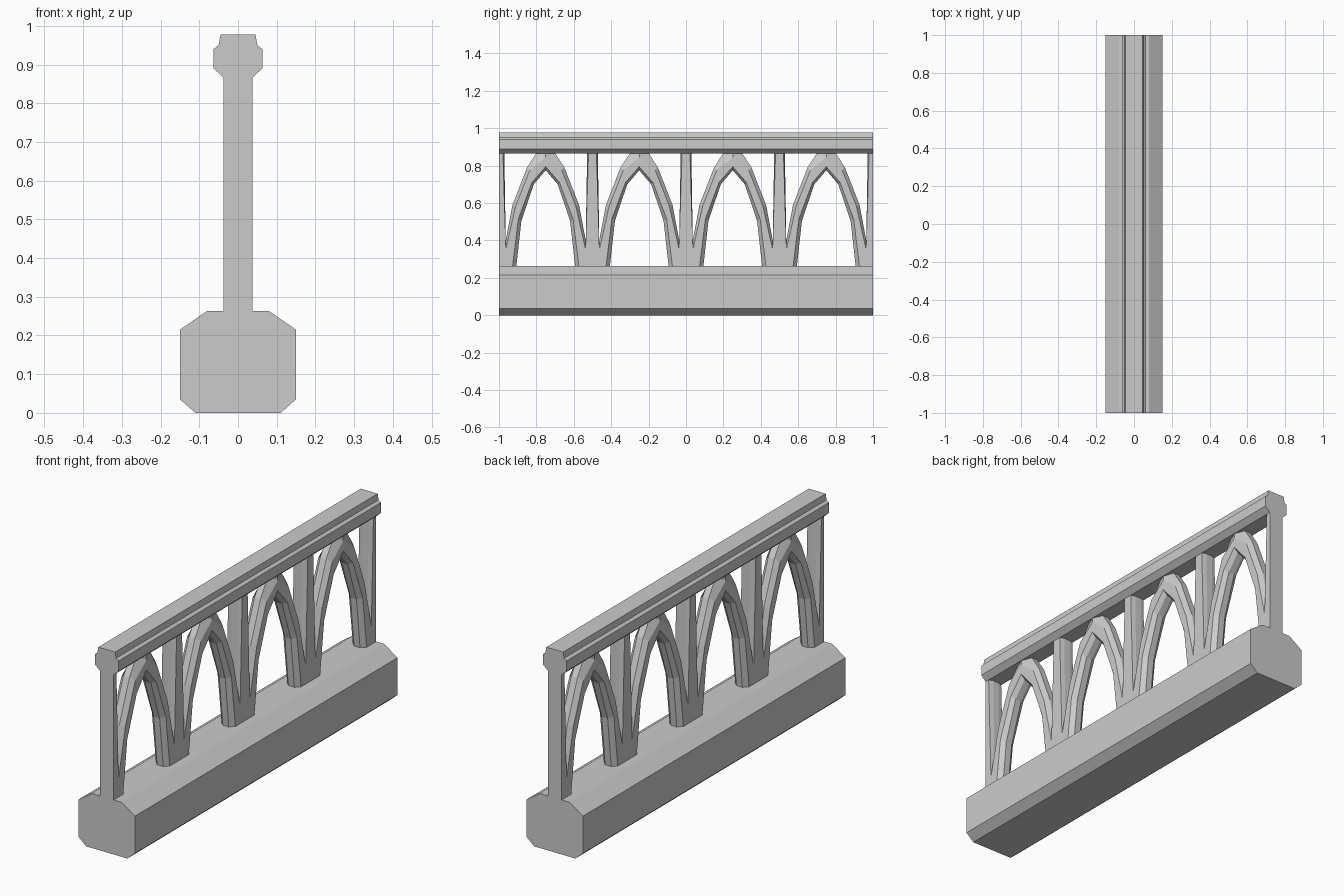
import bpy, bmesh

if "Cube" in bpy.data.objects:
    bpy.data.objects.remove(bpy.data.objects["Cube"])

MID, FACE = 0.016, 0.0375      # half depths of the narrow and wide opening outlines
BAYS = (-0.75, -0.25, 0.25, 0.75)


def loft(bm, rings):
    """Skin a list of equal-length closed outlines and cap the ends."""
    loops = [[bm.verts.new(p) for p in ring] for ring in rings]
    n = len(loops[0])
    for a, b in zip(loops, loops[1:]):
        for i in range(n):
            j = (i + 1) % n
            bm.faces.new((a[i], a[j], b[j], b[i]))
    bm.faces.new(loops[0][::-1])
    bm.faces.new(loops[-1])


def finish(name, bm):
    bmesh.ops.recalc_face_normals(bm, faces=bm.faces[:])
    mesh = bpy.data.meshes.new(name)
    bm.to_mesh(mesh)
    bm.free()
    obj = bpy.data.objects.new(name, mesh)
    bpy.context.collection.objects.link(obj)
    return obj


def beam(name, half):
    """Run a mirrored x-z half profile along the full length."""
    outline = half + [(-x, z) for x, z in reversed(half)]
    bm = bmesh.new()
    loft(bm, [[(x, y, z) for x, z in outline] for y in (-1, 1)])
    return finish(name, bm)


def add_opening(bm, wide, narrow, centre, side=1):
    """Opening with chamfered rims on both faces."""
    steps = ((-FACE, wide), (-MID, narrow), (MID, narrow), (FACE, wide))
    loft(bm, [[(x, centre + side * y, z) for y, z in o] for x, o in steps])


# base plinth and top rail
beam("base_plinth", [(0.11, 0), (0.15, 0.035), (0.15, 0.215), (0.08, 0.263)])
beam("top_rail", [(0.037, 0.866), (0.063, 0.89), (0.063, 0.94),
                  (0.05, 0.95), (0.045, 0.978)])

# slab that becomes the pointed-arch tracery
tracery = beam("arch_tracery", [(0.037, 0.255), (0.037, 0.872)])


def arch(half, apex):
    return half + [(0, apex)] + [(-y, z) for y, z in reversed(half)]


# outlines as (offset from bay centre, z)
arch_wide = arch([(0.185, 0.2), (0.178, 0.262), (0.147, 0.515), (0.074, 0.71)], 0.795)
arch_narrow = arch([(0.164, 0.2), (0.157, 0.262), (0.13, 0.505), (0.064, 0.70)], 0.775)
gap_wide = [(0.213, 0.35), (0.23, 0.9), (-0.004, 0.9), (-0.004, 0.845),
            (0.085, 0.775), (0.16, 0.585)]
gap_narrow = [(0.214, 0.40), (0.222, 0.9), (0.03, 0.9), (0.05, 0.867),
              (0.1, 0.79), (0.178, 0.59)]

# cut the arches and the gaps between arch and post
for side in (1, -1):
    bm = bmesh.new()
    for c in BAYS:
        add_opening(bm, gap_wide, gap_narrow, c, side)
        if side == 1:
            add_opening(bm, arch_wide, arch_narrow, c)
    cutter = finish("opening_cutter", bm)
    cutter.hide_render = True
    mod = tracery.modifiers.new("openings", 'BOOLEAN')
    mod.operation = 'DIFFERENCE'
    mod.solver = 'EXACT'
    mod.object = cutter
    bpy.context.view_layer.objects.active = tracery
    bpy.ops.object.modifier_apply(modifier=mod.name)
    bpy.data.objects.remove(cutter)
